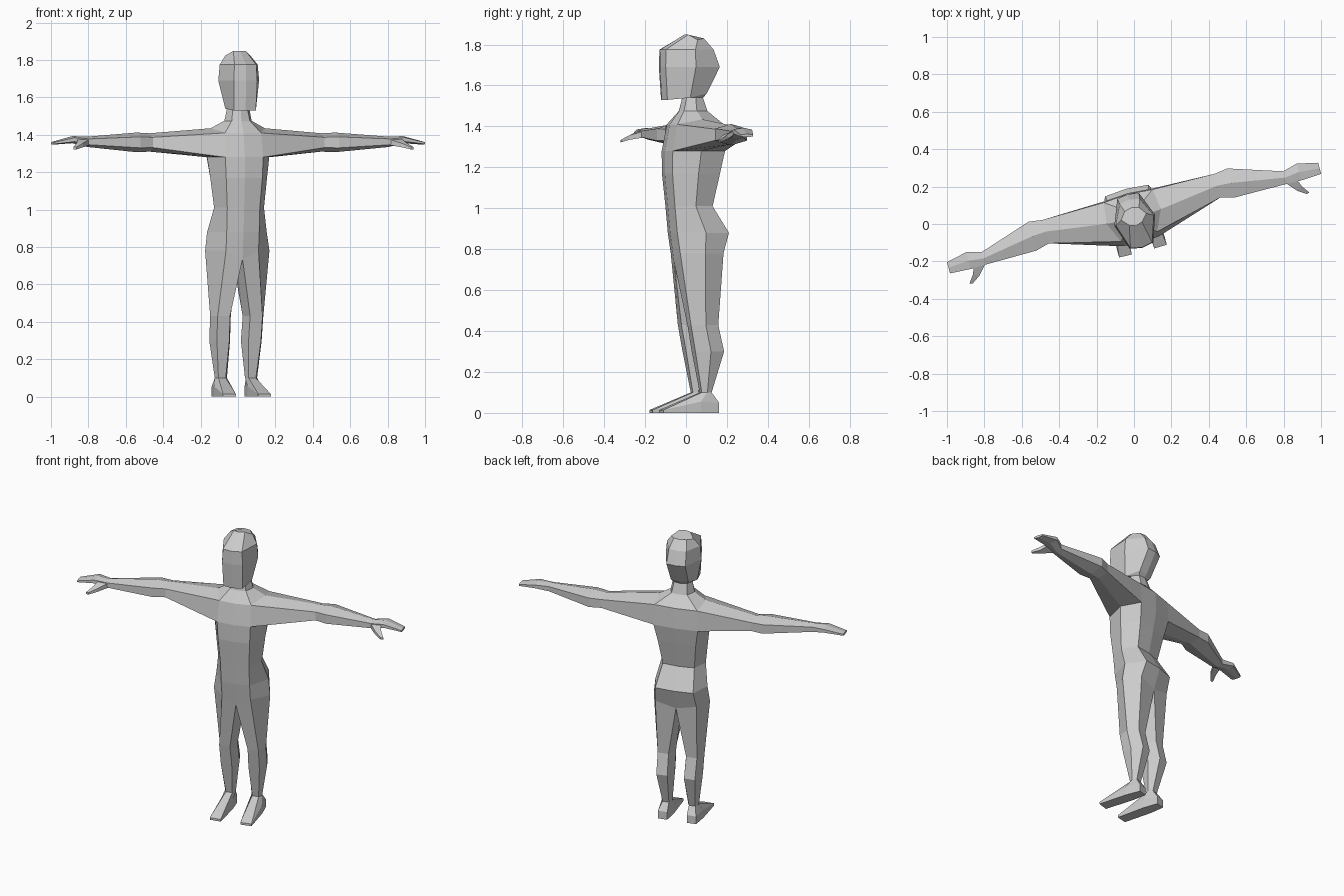
import bpy, bmesh, math

if "Cube" in bpy.data.objects:
    bpy.data.objects.remove(bpy.data.objects["Cube"])

TURN = math.radians(15)     # whole figure is turned about z


def loft(name, rings, closed=True, cap_end=False, skip=()):
    """Skin matching rings, then mirror the half to the other side."""
    bm = bmesh.new()
    rows = [[bm.verts.new(p) for p in r] for r in rings]
    n = len(rows[0])
    for i in range(len(rows) - 1):
        for j in range(n if closed else n - 1):
            if (i, j) in skip:
                continue
            k = (j + 1) % n
            bm.faces.new((rows[i][j], rows[i][k], rows[i + 1][k], rows[i + 1][j]))
    if cap_end:
        bm.faces.new(rows[-1])
    bmesh.ops.recalc_face_normals(bm, faces=bm.faces[:])
    # make sure open shells face outward from their own middle
    mid = sum((v.co for v in bm.verts), bm.verts.new().co * 0) / len(rings) / n
    mid.x = 0 if not closed else mid.x
    if sum(f.normal.dot(f.calc_center_median() - mid) * f.calc_area() for f in bm.faces) < 0:
        bmesh.ops.reverse_faces(bm, faces=bm.faces[:])
    bmesh.ops.delete(bm, geom=[v for v in bm.verts if not v.link_faces], context='VERTS')
    me = bpy.data.meshes.new(name)
    bm.to_mesh(me)
    bm.free()
    ob = bpy.data.objects.new(name, me)
    bpy.context.collection.objects.link(ob)
    ob.rotation_euler.z = TURN
    ob.location.x = 0.009
    m = ob.modifiers.new("Mirror", 'MIRROR')
    m.merge_threshold = 0.001
    return ob


def half(z, yf, yb, wf, w, wb, ys=None, zs=0, zb=0):
    """Half body section: front middle, front corner, side, back corner, back middle."""
    ys = (yf + yb) / 2 if ys is None else ys
    return [(0, yf, z), (wf, yf + 0.012, z), (w, ys, z + zs), (wb, yb - 0.01, z + zb), (0, yb, z + zb)]


def arm_ring(x, y0, y1, z0, z1):
    ym, q = (y0 + y1) / 2, (z1 - z0) * 0.22
    return [(x, y0, z0 + q), (x, ym, z0), (x, y1, z0 + q),
            (x, y1, z1 - q), (x, ym, z1), (x, y0, z1 - q)]


def leg_ring(z, x0, x1, yf, yb):
    xm, h, ym = (x0 + x1) / 2, (x1 - x0) * 0.3, (yf + yb) / 2
    return [(xm - h, yf, z), (xm + h, yf, z), (x1, ym, z),
            (xm + h, yb, z), (xm - h, yb, z), (x0, ym, z)]


# Torso and neck, open where the arms and legs join
hip = half(0.78, -0.065, 0.165, 0.09, 0.178, 0.13)
hip[0], hip[4] = (0, -0.06, 0.735), (0, 0.155, 0.75)
armpit = half(1.28, -0.107, 0.17, 0.105, 0.172, 0.14)
shoulder = half(1.41, -0.082, 0.165, 0.10, 0.15, 0.135, zs=0.025)
neck_top = half(1.54, -0.02, 0.085, 0.04, 0.062, 0.04)
torso = [hip,
         half(0.88, -0.08, 0.195, 0.09, 0.165, 0.12),
         half(1.01, -0.092, 0.118, 0.09, 0.138, 0.10),
         half(1.17, -0.107, 0.15, 0.10, 0.157, 0.12),
         armpit, shoulder,
         half(1.475, -0.035, 0.105, 0.05, 0.075, 0.05),
         neck_top]
loft("torso", torso, closed=False, skip={(4, 1), (4, 2)})

# Head
loft("head", [neck_top,
              half(1.53, -0.122, 0.10, 0.06, 0.08, 0.055, ys=0.0, zs=0.01, zb=0.03),
              half(1.69, -0.132, 0.165, 0.065, 0.113, 0.06, ys=0.02),
              half(1.775, -0.13, 0.135, 0.06, 0.105, 0.055, ys=0.02),
              half(1.848, -0.01, 0.09, 0.035, 0.07, 0.04, zs=-0.025, zb=-0.018)],
     closed=False, cap_end=True)

# Arms with mitten hands
root = armpit[1:4] + shoulder[3:0:-1]
loft("arms", [root,
              arm_ring(0.475, 0.02, 0.15, 1.31, 1.408),
              arm_ring(0.55, 0.0, 0.16, 1.307, 1.412),
              arm_ring(0.835, -0.002, 0.068, 1.335, 1.39),
              arm_ring(0.915, -0.004, 0.089, 1.355, 1.393),
              arm_ring(1.027, 0.002, 0.064, 1.347, 1.363)], cap_end=True)

# Thumbs
loft("thumbs", [[(0.83, 0.005, 1.345), (0.895, 0.005, 1.36), (0.895, 0.005, 1.38), (0.83, 0.005, 1.375)],
                [(0.88, -0.052, 1.334), (0.91, -0.035, 1.338), (0.91, -0.035, 1.36), (0.88, -0.052, 1.356)],
                [(0.925, -0.082, 1.322), (0.941, -0.078, 1.322), (0.941, -0.078, 1.334), (0.925, -0.082, 1.334)]],
     cap_end=True)

# Legs
ankle = leg_ring(0.10, 0.05, 0.117, 0.052, 0.102)
loft("legs", [hip + [(0, 0.05, 0.72)],
              leg_ring(0.43, 0.033, 0.147, -0.008, 0.13),
              leg_ring(0.30, 0.03, 0.145, 0.015, 0.16),
              ankle])

# Feet
sole = [(0.062, -0.152), (0.132, -0.15), (0.131, 0.04), (0.12, 0.135), (0.062, 0.135), (0.055, 0.04)]
rim = [0.014, 0.014, 0.055, 0.05, 0.05, 0.055]
loft("feet", [ankle,
              [(x, y, z) for (x, y), z in zip(sole, rim)],
              [(x, y, 0) for x, y in sole]], cap_end=True)
